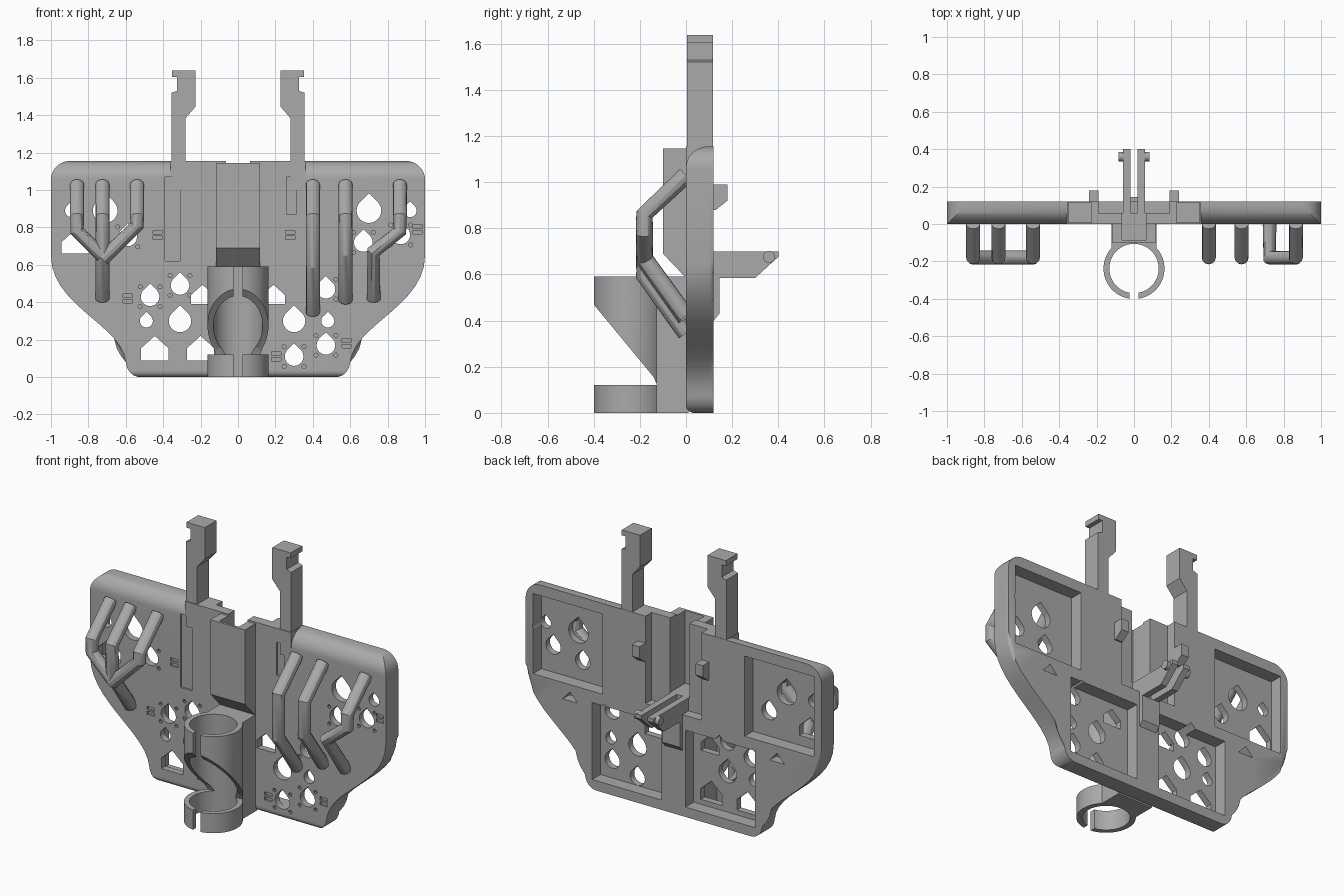
import bpy, bmesh, math
from mathutils import Vector
from mathutils.geometry import interpolate_bezier

cube = bpy.data.objects.get("Cube")
if cube:
    bpy.data.objects.remove(cube)

grey = bpy.data.materials.new("plain grey")
grey.use_nodes = True
grey.diffuse_color = (0.4, 0.4, 0.4, 1)
grey.node_tree.nodes["Principled BSDF"].inputs["Base Color"].default_value = (0.4, 0.4, 0.4, 1)


def place(axis, a, b, d):
    return {"x": (d, a, b), "y": (a, d, b), "z": (a, b, d)}[axis]


def add_prism(bm, pts, lo, hi, axis):
    """Extrude a 2D outline along one axis."""
    ends = [[bm.verts.new(place(axis, a, b, d)) for a, b in pts] for d in (lo, hi)]
    n = len(pts)
    for ring in ends:
        bm.faces.new(ring)
    for i in range(n):
        j = (i + 1) % n
        bm.faces.new((ends[0][i], ends[0][j], ends[1][j], ends[1][i]))


def finish(bm, name):
    bmesh.ops.recalc_face_normals(bm, faces=bm.faces[:])
    mesh = bpy.data.meshes.new(name)
    bm.to_mesh(mesh)
    bm.free()
    mesh.materials.append(grey)
    ob = bpy.data.objects.new(name, mesh)
    bpy.context.collection.objects.link(ob)
    return ob


def prisms(name, *parts):
    bm = bmesh.new()
    for part in parts:
        add_prism(bm, *part)
    return finish(bm, name)


def rect(a0, a1, b0, b1):
    return [(a0, b0), (a1, b0), (a1, b1), (a0, b1)]


def circle(x, z, r, n=48):
    return [(x + r * math.cos(i * math.tau / n), z + r * math.sin(i * math.tau / n)) for i in range(n)]


def teardrop(x, z, r):
    arc = [math.radians(135 + i * 15) for i in range(19)]
    return [(x + r * math.cos(t), z + r * math.sin(t)) for t in arc] + [(x, z + r * 1.41)]


def house(x, z, w, wall):
    h = w / 2
    return [(x - h, z), (x + h, z), (x + h, z + wall), (x, z + wall + h * 0.9), (x - h, z + wall)]


def boolean(ob, other, op="DIFFERENCE"):
    """Apply a boolean and remove the tool object."""
    mod = ob.modifiers.new("bool", "BOOLEAN")
    mod.operation, mod.object, mod.solver, mod.use_self = op, other, "EXACT", True
    deps = bpy.context.evaluated_depsgraph_get()
    mesh = bpy.data.meshes.new_from_object(ob.evaluated_get(deps))
    ob.modifiers.clear()
    ob.data = mesh
    bpy.data.objects.remove(other)


def curve(*pts):
    return [(p.x, p.y) for p in interpolate_bezier(*[Vector((a, b, 0)) for a, b in pts], 14)]


# Plate: front outline with softened back edge
half = curve((0.9, 1.155), (0.955, 1.155), (1, 1.11), (1, 1.055))
half += curve((1, 0.65), (1, 0.38), (0.62, 0.28), (0.6, 0.08))
half += curve((0.6, 0.08), (0.595, 0.035), (0.565, 0), (0.52, 0))[1:]
outline = half + [(-x, z) for x, z in reversed(half)]
bm = bmesh.new()
add_prism(bm, outline, 0, 0.12, "y")
rim = [e for e in bm.edges if all(v.co.y > 0.1 for v in e.verts)]
bmesh.ops.bevel(bm, geom=rim, offset=0.02, segments=3, profile=0.5, affect="EDGES")
plate = finish(bm, "plate")

# Rounded top front edge and small bottom edge
side = curve((0, 1.06), (0, 1.115), (0.045, 1.155), (0.1, 1.155))
side += [(0.2, 1.155), (0.2, 0)] + curve((0.035, 0), (0.015, 0), (0, 0.015), (0, 0.035))
boolean(plate, prisms("profile", (side, -1.1, 1.1, "x")), "INTERSECT")

# Square centre block and front channel box
boolean(plate, prisms("block", (rect(-0.36, 0.36, 0.6, 1.155), 0, 0.12, "y")), "UNION")
box = [(0.03, 0.585), (0, 0.585), (-0.1, 0.69), (-0.1, 1.145), (0.03, 1.145)]
boolean(plate, prisms("channel_box", (box, -0.117, 0.117, "x")), "UNION")

# T-shaped slot open at the top and back
boolean(plate, prisms("wide_slot", (rect(-0.19, 0.19, 0.62, 1.3), 0.06, 0.2, "y")))
boolean(plate, prisms("narrow_slot", (rect(-0.065, 0.065, 0.7, 1.3), -0.085, 0.2, "y")))

# Four back pockets and two triangular dimples
cuts = []
for s in (-1, 1):
    cuts.append((rect(s * 0.48, s * 0.95, 0.6, 1.09), 0.04, 0.2, "y"))
    cuts.append((rect(s * 0.08, s * 0.55, 0.06, 0.53), 0.04, 0.2, "y"))
    cuts.append(([(s * 0.65, 0.5), (s * 0.75, 0.5), (s * 0.7, 0.555)], 0.06, 0.2, "y"))
boolean(plate, prisms("pockets", *cuts))

# Through holes
large = [(0.7, 0.89, 0.066), (-0.71, 0.89, 0.066), (-0.31, 0.3, 0.06), (0.3, 0.3, 0.06)]
medium = [(-0.47, 0.43), (-0.31, 0.49), (0.47, 0.17), (0.3, 0.11), (0.47, 0.47),
          (0.87, 0.76), (0.67, 0.72), (-0.59, 0.75)]
small = [(-0.49, 0.3), (0.48, 0.3), (-0.89, 0.89), (0.92, 0.89)]
shapes = [teardrop(*h) for h in large]
shapes += [teardrop(x, z, 0.05) for x, z in medium] + [teardrop(x, z, 0.035) for x, z in small]
for x, z in ((-0.445, 0.09), (-0.2, 0.09)):
    shapes.append(house(x, z, 0.145, 0.065))
shapes += [house(-0.87, 0.66, 0.15, 0.06), house(0.19, 0.39, 0.12, 0.05), house(-0.19, 0.39, 0.12, 0.05)]
boolean(plate, prisms("holes", *[(p, -0.05, 0.2, "y") for p in shapes]))

# Pin holes round the medium holes
pins = [circle(x + dx, z + dz, 0.011, 10) for x, z in medium
        for dx in (-0.053, 0.053) for dz in (-0.053, 0.053)]
boolean(plate, prisms("pin_holes", *[(p, -0.05, 0.02, "y") for p in pins]))

# Shallow front recesses
marks = [(-0.43, 0.76), (0.28, 0.76), (-0.59, 0.42), (0.205, 0.11), (0.58, 0.18), (0.96, 0.79)]
recess = [rect(x - 0.025, x + 0.025, z + dz, z + dz + 0.02) for x, z in marks for dz in (-0.025, 0.005)]
recess += [rect(-0.39, -0.31, 0.62, 1.07), rect(0.26, 0.31, 0.87, 1.07)]
boolean(plate, prisms("recesses", *[(p, -0.05, 0.012, "y") for p in recess]))

# Upright clips and the latch bumps beside the slot
clip = [(0.28, 1.0), (0.28, 1.385), (0.228, 1.445), (0.228, 1.638), (0.352, 1.638), (0.352, 1.605),
        (0.325, 1.605), (0.325, 1.53), (0.355, 1.52), (0.355, 1.0)]
bump = [(0.1, 0.88), (0.13, 0.88), (0.18, 0.92), (0.18, 0.99), (0.1, 0.99)]
for s, name in ((1, "left"), (-1, "right")):
    prisms(name + "_clip", ([(s * x, z) for x, z in clip], 0.005, 0.118, "y"))
    prisms(name + "_latch_bump", (bump, s * 0.19, s * 0.24, "x"))

# Back hook: two fins, cross pins and a foot
fin = [(0.05, 0.585), (0.3, 0.585), (0.4, 0.676), (0.4, 0.7), (0.05, 0.7)]
foot = [(0.1, 0.4), (0.12, 0.4), (0.145, 0.43), (0.145, 0.585), (0.1, 0.585)]
prisms("hook_foot", (foot, -0.06, 0.06, "x"))
for s, name in ((1, "left"), (-1, "right")):
    prisms(name + "_hook_fin", (fin, s * 0.02, s * 0.06, "x"))
    prisms(name + "_hook_pin", (circle(0.36, 0.676, 0.026, 24), s * 0.05, s * 0.083, "x"))

# Tube holder: split sleeve with a slanted opening above a lower ring
holder = prisms("tube_holder", (circle(0, -0.238, 0.163, 72), 0, 0.59, "z"))
boolean(holder, prisms("support", (rect(-0.12, 0.12, -0.14, 0.01), 0, 0.59, "z")), "UNION")
boolean(holder, prisms("bore", (circle(0, -0.238, 0.132, 72), -0.1, 0.7, "z")))
boolean(holder, prisms("split", (rect(-0.025, 0.025, -0.5, -0.25), -0.1, 0.7, "z")))
opening = [(-0.5, 0.12), (-0.125, 0.12), (-0.14, 0.155), (-0.4, 0.47), (-0.5, 0.59)]
boolean(holder, prisms("opening", (opening, -0.3, 0.3, "x")))


# Bent rods on the front
def rod(name, pts):
    cu = bpy.data.curves.new(name, "CURVE")
    cu.dimensions = "3D"
    cu.bevel_depth, cu.bevel_resolution, cu.use_fill_caps = 0.0375, 4, True
    line = cu.splines.new("POLY")
    line.points.add(len(pts) - 1)
    for p, co in zip(line.points, pts):
        p.co = (*co, 1)
    cu.materials.append(grey)
    ob = bpy.data.objects.new(name, cu)
    bpy.context.collection.objects.link(ob)
    return ob


OUT = -0.18


def top(x):
    return [(x, 0, 1.03), (x, OUT, 0.86)]


def bottom(x, z):
    return [(x, OUT, z + 0.25), (x, 0, z)]


rods = [
    rod("left_inner_rod", top(0.4) + bottom(0.4, 0.345)),
    rod("left_middle_rod", top(0.575) + bottom(0.575, 0.41)),
    rod("left_outer_rod", top(0.865) + [(0.865, OUT, 0.78)] + bottom(0.725, 0.42)),
    rod("right_middle_rod", top(-0.725) + bottom(-0.725, 0.42)),
    rod("right_outer_rod", top(-0.86) + [(-0.86, OUT, 0.78), (-0.725, OUT, 0.65)]),
    rod("right_inner_rod", top(-0.54) + [(-0.54, OUT, 0.81), (-0.725, OUT, 0.63)]),
]
bpy.ops.object.select_all(action="DESELECT")
for ob in rods:
    ob.select_set(True)
bpy.context.view_layer.objects.active = rods[0]
bpy.ops.object.convert(target="MESH")

# Smooth the curved faces and keep edges sharp
for ob in bpy.context.collection.objects:
    ob.select_set(ob.type == "MESH")
bpy.context.view_layer.objects.active = plate
bpy.ops.object.shade_smooth_by_angle(angle=math.radians(30))
